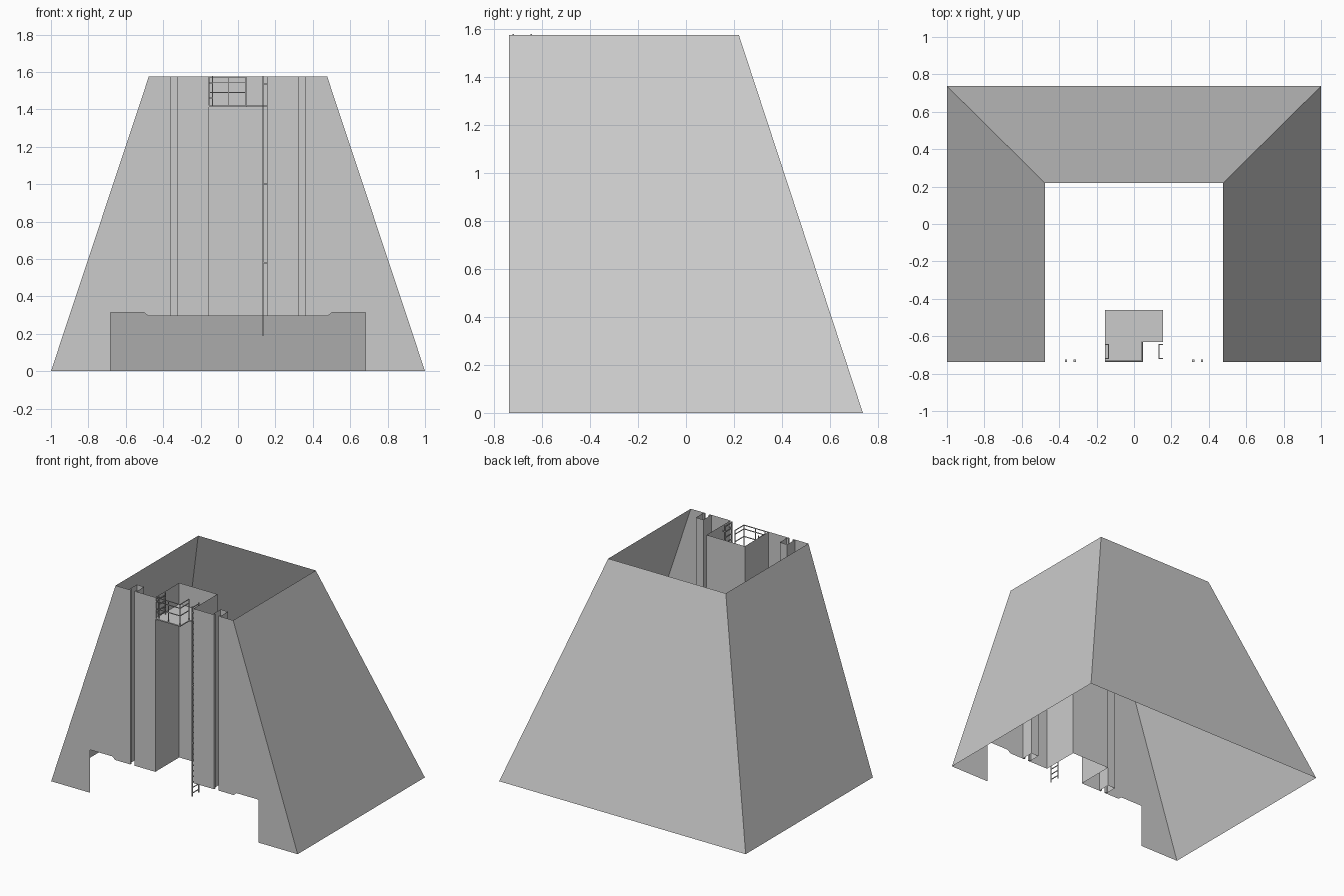
import bpy, bmesh
from mathutils import Vector

if "Cube" in bpy.data.objects:
    bpy.data.objects.remove(bpy.data.objects["Cube"])

H, F = 1.575, -0.737          # overall height, front plane
SILL = 0.295                  # underside of the front wall
R, RB = 0.155, -0.46          # recess half width and back plane
DECK = 1.42


def material(name, v):
    m = bpy.data.materials.new(name)
    m.diffuse_color = (v, v, v, 1)
    m.use_nodes = True
    m.node_tree.nodes["Principled BSDF"].inputs["Base Color"].default_value = m.diffuse_color
    return m


CONCRETE = material("concrete grey", 0.6)


def make(name, faces):
    """Object from a list of polygons, each a list of points."""
    bm = bmesh.new()
    for f in faces:
        bm.faces.new([bm.verts.new(p) for p in f])
    bmesh.ops.remove_doubles(bm, verts=bm.verts, dist=1e-5)
    me = bpy.data.meshes.new(name)
    bm.to_mesh(me)
    bm.free()
    me.materials.append(CONCRETE)
    ob = bpy.data.objects.new(name, me)
    bpy.context.collection.objects.link(ob)
    return ob


def box(a, b):
    (x0, y0, z0), (x1, y1, z1) = a, b
    c = [(x, y, z) for z in (z0, z1) for x, y in ((x0, y0), (x1, y0), (x1, y1), (x0, y1))]
    quads = ((3, 2, 1, 0), (4, 5, 6, 7), (0, 1, 5, 4), (1, 2, 6, 5), (2, 3, 7, 6), (3, 0, 4, 7))
    return [[c[i] for i in q] for q in quads]


def bar(a, b, t=0.006):
    """Square bar along one axis between two points."""
    h = Vector((t, t, t)) / 2
    return box(Vector(a) - h, Vector(b) + h)


def wall(path, z0, z1):
    """Vertical sheets following a plan path."""
    return [[(*p, z0), (*q, z0), (*q, z1), (*p, z1)] for p, q in zip(path, path[1:])]


def mirrored(faces):
    return faces + [[(-x, y, z) for x, y, z in reversed(f)] for f in faces]


# Sloping side and back walls
base = [(1, F), (1, 0.737), (-1, 0.737), (-1, F)]
top = [(0.477, F), (0.477, 0.22), (-0.477, 0.22), (-0.477, F)]
make("sloped_walls", [[(*base[i], 0), (*base[i + 1], 0), (*top[i + 1], H), (*top[i], H)]
                      for i in range(3)])

# Front wall with the low opening, split by the guide slots and the recess
outer = [(-1, 0), (-0.683, 0), (-0.683, 0.315), (-0.505, 0.315), (-0.48, SILL),
         (-0.37, SILL), (-0.37, H), (-0.477, H)]
inner = [(-0.31, SILL), (-R, SILL), (-R, H), (-0.31, H)]
make("front_wall", mirrored([[(x, F, z) for x, z in p] for p in (outer, inner)]))

# Guide channels with narrow lips
make("guide_channels", mirrored(wall([(-0.37, F), (-0.37, F + 0.093),
                                      (-0.31, F + 0.093), (-0.31, F)], SILL, H)))
make("guide_lips", mirrored(box((-0.37, F, SILL), (-0.357, F + 0.013, H))
                            + box((-0.323, F, SILL), (-0.31, F + 0.013, H))))

# Central recess
make("recess_walls", wall([(-R, F), (-R, RB), (R, RB), (R, F)], SILL, H))

# Platform with a corner left open for the ladder
NX, NY = 0.047, -0.63
make("platform", box((-R, F, DECK - 0.008), (NX, RB, DECK))
     + box((NX, NY, DECK - 0.008), (R, RB, DECK)))

# Guard rail along the front and the open corner
rail = []
y0, xr = F + 0.004, NX - 0.004
for z in (1.49, 1.545, H - 0.002):
    rail += bar((-R + 0.004, y0, z), (xr, y0, z), 0.005)
    rail += bar((xr, y0, z), (xr, NY, z), 0.005)
for x, y in ((-R + 0.004, y0), (-0.052, y0), (xr, y0), (xr, NY)):
    rail += bar((x, y, DECK), (x, y, H - 0.002), 0.005)
make("guard_rail", rail)


# Wall ladders
def ladder(name, x, wall_x, z0, brackets):
    parts = []
    for y in (-0.72, -0.645):
        parts += bar((x, y, z0), (x, y, H), 0.006)
        for z in brackets:
            parts += bar((min(x, wall_x), y, z), (max(x, wall_x), y, z), 0.006)
    z = z0 + 0.02
    while z < H:
        parts += bar((x, -0.72, z), (x, -0.645, z), 0.005)
        z += 0.04
    make(name, parts)


ladder("long_ladder", 0.134, R - 0.003, 0.19, (0.58, 1.0, 1.535))
ladder("short_ladder", -0.137, -R + 0.003, DECK, (1.46, 1.54))
